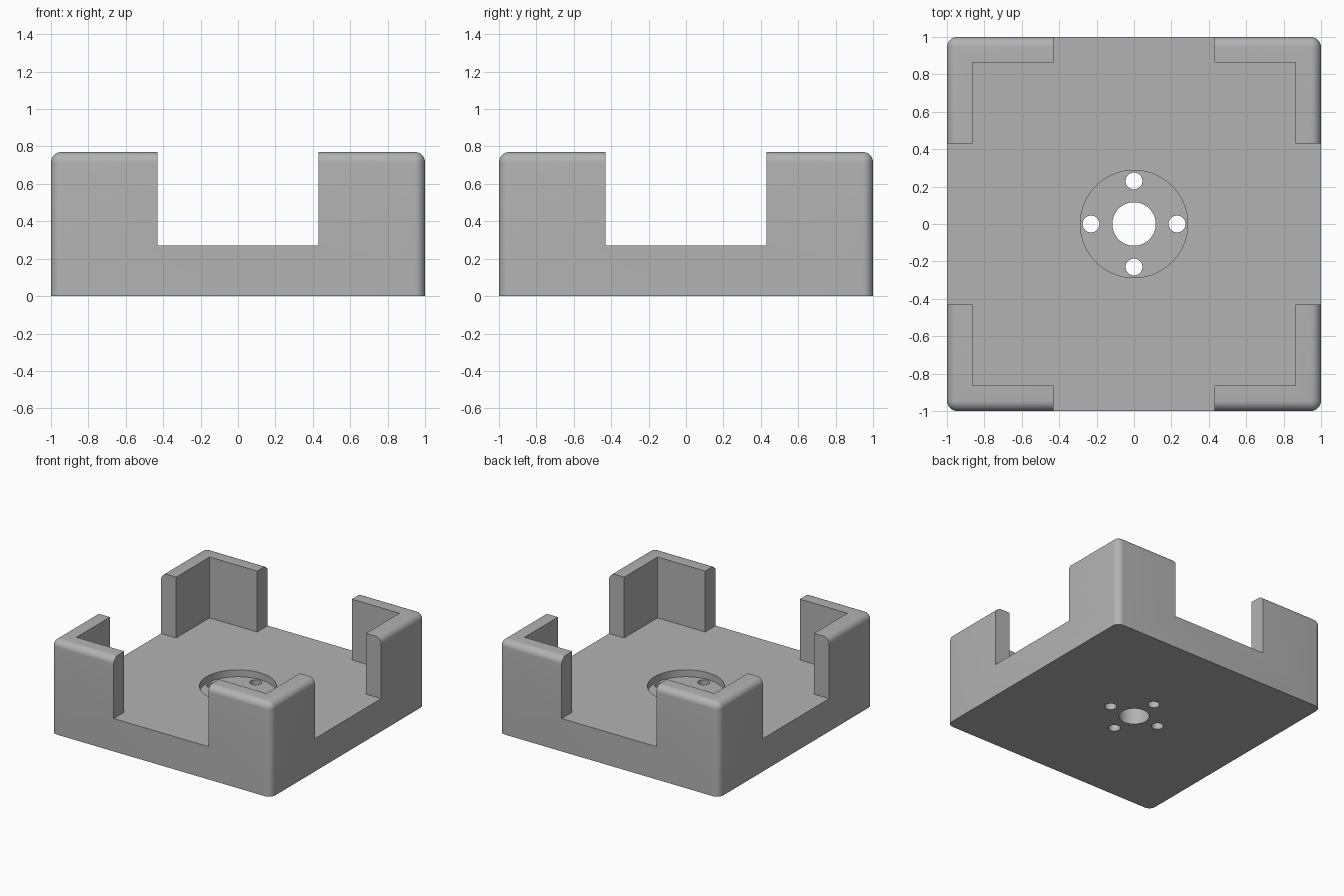
import bpy, bmesh, math

if "Cube" in bpy.data.objects:
    bpy.data.objects.remove(bpy.data.objects["Cube"])

HEIGHT, FLOOR, WALL, GAP = 0.77, 0.27, 0.137, 0.43
RECESS_DEPTH = 0.057

grey = bpy.data.materials.new("plain grey")
grey.diffuse_color = (0.45, 0.45, 0.45, 1)
grey.use_nodes = True
grey.node_tree.nodes["Principled BSDF"].inputs["Base Color"].default_value = grey.diffuse_color


def box(name, sx, sy, z0, z1):
    """Box centred on x and y, between two heights."""
    bpy.ops.mesh.primitive_cube_add(size=1, location=(0, 0, 0))
    ob = bpy.context.object
    ob.name = name
    for v in ob.data.vertices:
        v.co = (v.co.x * sx, v.co.y * sy, z0 if v.co.z < 0 else z1)
    return ob


def cylinder(name, radius, x, y, z0, z1, sides):
    bpy.ops.mesh.primitive_cylinder_add(vertices=sides, radius=radius, depth=z1 - z0,
                                        location=(x, y, (z0 + z1) / 2))
    ob = bpy.context.object
    ob.name = name
    return ob


# Outer block: vertical corners and top rim rounded, bottom left sharp
holder = box("corner_holder", 2, 2, 0, HEIGHT)
bm = bmesh.new()
bm.from_mesh(holder.data)
edges = [e for e in bm.edges if max(v.co.z for v in e.verts) > 0.1]
bmesh.ops.bevel(bm, geom=edges, offset=0.055, segments=8, profile=0.5, affect='EDGES')
bm.to_mesh(holder.data)
bm.free()
holder.data.materials.append(grey)

inner = 2 * (1 - WALL)
cutters = [
    # Square pocket and the two side-to-side openings that leave four corner posts
    box("pocket_cutter", inner, inner, FLOOR, 1.2),
    box("opening_cutter_x", 3, 2 * GAP, FLOOR, 1.3),
    box("opening_cutter_y", 2 * GAP, 3, FLOOR, 1.4),
    # Round recess in the floor and the central through hole
    cylinder("recess_cutter", 0.287, 0, 0, FLOOR - RECESS_DEPTH, 0.5, 96),
    cylinder("centre_hole_cutter", 0.116, 0, 0, -0.2, 0.6, 64),
]
# Four screw holes around the centre
for i in range(4):
    a = i * math.pi / 2
    cutters.append(cylinder("screw_hole_cutter", 0.045, 0.23 * math.cos(a),
                            0.23 * math.sin(a), -0.2, 0.6, 32))

# Apply the cuts in order, then remove the helpers
bpy.context.view_layer.objects.active = holder
for c in cutters:
    c.hide_render = True
    mod = holder.modifiers.new("cut", 'BOOLEAN')
    mod.operation = 'DIFFERENCE'
    mod.solver = 'EXACT'
    mod.object = c
    bpy.ops.object.modifier_apply(modifier=mod.name)
for c in cutters:
    bpy.data.objects.remove(c, do_unlink=True)

bpy.ops.object.select_all(action='DESELECT')
holder.select_set(True)
bpy.ops.object.shade_smooth_by_angle(angle=math.radians(30))
